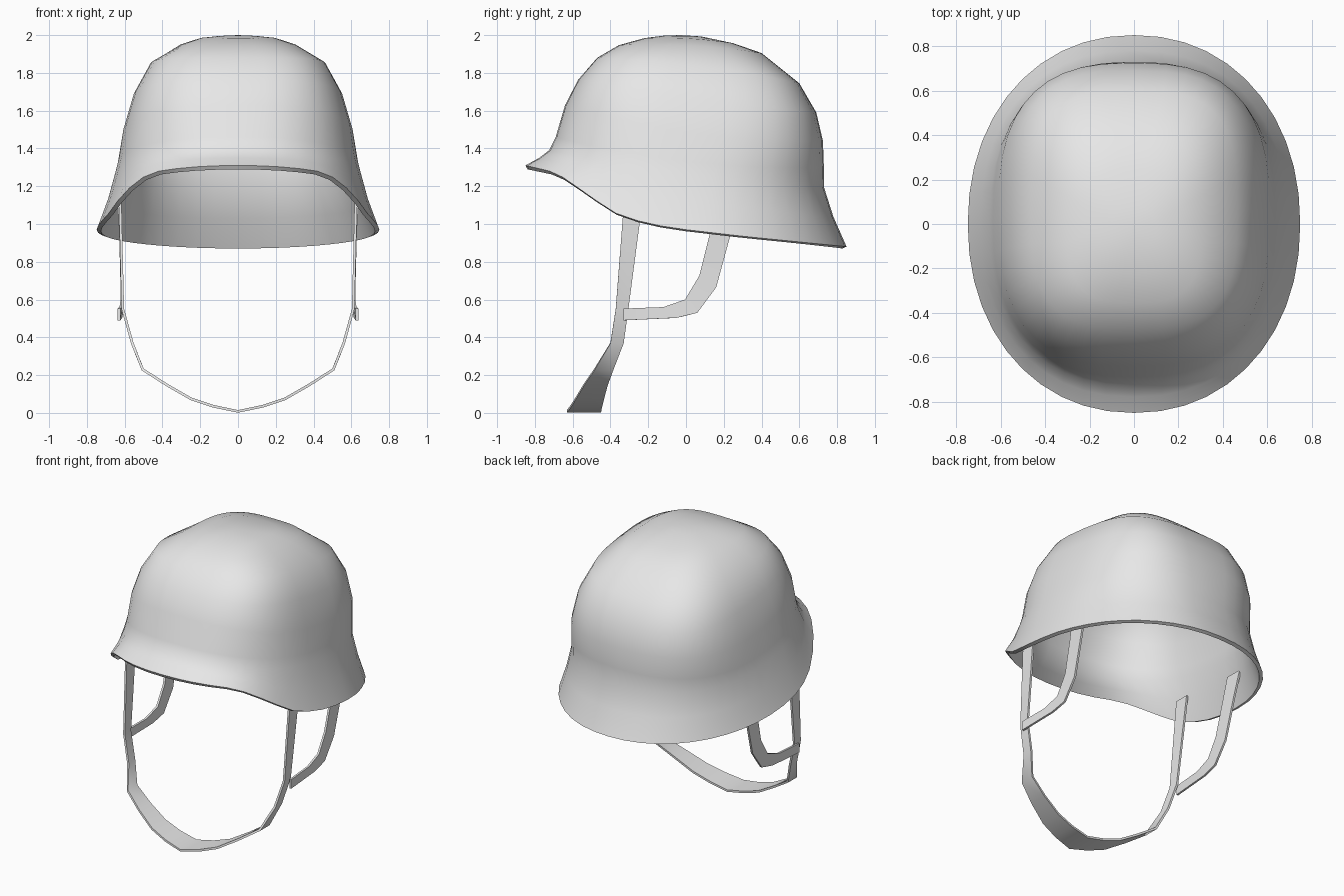
import bpy, bmesh, math

if "Cube" in bpy.data.objects:
    bpy.data.objects.remove(bpy.data.objects["Cube"])

SEG = 44

grey = bpy.data.materials.new("plain grey")
grey.diffuse_color = (0.8, 0.8, 0.8, 1)
grey.use_nodes = True
grey.node_tree.nodes["Principled BSDF"].inputs["Base Color"].default_value = grey.diffuse_color


def finish(name, bm, thickness, offset, mirror=False, angle=40):
    """Turn a surface into a thick, smooth-shaded object."""
    me = bpy.data.meshes.new(name)
    bm.to_mesh(me)
    bm.free()
    me.materials.append(grey)
    ob = bpy.data.objects.new(name, me)
    bpy.context.collection.objects.link(ob)
    bpy.ops.object.select_all(action='DESELECT')
    ob.select_set(True)
    bpy.context.view_layer.objects.active = ob
    if mirror:
        ob.modifiers.new("mirror", 'MIRROR').use_clip = True
    solid = ob.modifiers.new("thickness", 'SOLIDIFY')
    solid.thickness = thickness
    solid.offset = offset
    for mod in list(ob.modifiers):
        bpy.ops.object.modifier_apply(modifier=mod.name)
    bpy.ops.object.shade_smooth_by_angle(angle=math.radians(angle))
    return ob


def oval(half_x, front_y, back_y, power):
    """Rounded-box outline, with s running from -1 (front) to 1 (back)."""
    mid, half = (front_y + back_y) / 2, (back_y - front_y) / 2
    pts = []
    for i in range(SEG):
        t = 2 * math.pi * i / SEG
        c, s = math.cos(t), math.sin(t)
        px = math.copysign(abs(c) ** (2 / power), c)
        py = math.copysign(abs(s) ** (2 / power), s)
        pts.append((half_x * px, mid + half * py, py))
    return pts


def level(half_x, z_side, front, z_front, back, z_back, power):
    """One ring of the crown, its height bending from front to side to back."""
    return [(x, y, z_side + (z_back - z_front) / 2 * s
             + ((z_front + z_back) / 2 - z_side) * s * s)
            for x, y, s in oval(half_x, front, back, power)]


# Lower edge: height along the length, raised over the face
EDGE = [(-.85, 1.31), (-.7, 1.275), (-.63, 1.235), (-.5, 1.14), (-.36, 1.05),
        (-.2, 1.0), (0, .97), (.3, .935), (.6, .905), (.85, .88)]


def edge_z(y):
    for (y0, z0), (y1, z1) in zip(EDGE, EDGE[1:]):
        if y <= y1:
            return z0 + (z1 - z0) * (y - y0) / (y1 - y0)
    return EDGE[-1][1]


# Helmet shell: flared brim, crease, then boxy dome
rim = [(x, y, edge_z(y)) for x, y, s in oval(.748, -.85, .85, 2.12)]
crease = level(.65, 1.27, -.725, 1.39, .73, 1.196, 2.4)
flare = [tuple(a + (b - a) * f for a, b, f in zip(p, q, (.58, .58, .5)))
         for p, q in zip(rim, crease)]
rings = [rim, flare, crease,
         level(.635, 1.33, -.69, 1.46, .73, 1.3, 2.5),
         level(.61, 1.48, -.64, 1.63, .725, 1.44, 2.7),
         level(.555, 1.667, -.57, 1.765, .69, 1.59, 2.9),
         level(.465, 1.836, -.47, 1.88, .60, 1.745, 3.1),
         level(.307, 1.945, -.355, 1.947, .40, 1.905, 3.1),
         level(.2, 1.982, -.22, 1.984, .25, 1.957, 2.8),
         level(.1, 1.995, -.12, 1.997, .08, 1.993, 2.4)]
bm = bmesh.new()
loops = [[bm.verts.new(p) for p in ring] for ring in rings]
for low, high in zip(loops, loops[1:]):
    for i in range(SEG):
        j = (i + 1) % SEG
        bm.faces.new((low[i], low[j], high[j], high[i]))
top = bm.verts.new((0, -.03, 2.0))
for i in range(SEG):
    bm.faces.new((loops[-1][i], loops[-1][(i + 1) % SEG], top))
finish("helmet_shell", bm, .024, -1, angle=50)


def strap(name, stations):
    """Mirrored ribbon through (x, y, z) edge pairs."""
    bm = bmesh.new()
    pairs = [(bm.verts.new(a), bm.verts.new(b)) for a, b in stations]
    for (a, b), (c, d) in zip(pairs, pairs[1:]):
        bm.faces.new((a, b, d, c))
    finish(name, bm, .014, 0, mirror=True)


# Chin strap: x, z, front edge y, back edge y
CHIN = [(.625, 1.16, -.325, -.225), (.61, .55, -.372, -.305),
        (.56, .37, -.40, -.33), (.505, .23, -.485, -.385),
        (.38, .15, -.54, -.415), (.25, .075, -.585, -.435),
        (.13, .035, -.61, -.445), (0, .008, -.63, -.45)]
strap("chin_strap", [((x, f, z), (x, b, z)) for x, z, f, b in CHIN])

# Rear strap: x, then y and z of the inner and outer edges
REAR = [(.63, .165, 1.12, .285, 1.12), (.622, .125, .945, .235, .94),
        (.615, .07, .725, .16, .665), (.615, -.005, .60, .06, .53),
        (.62, -.12, .56, -.05, .503), (.63, -.33, .552, -.33, .49)]
strap("rear_strap", [((x, a, b), (x, c, d)) for x, a, b, c, d in REAR])
